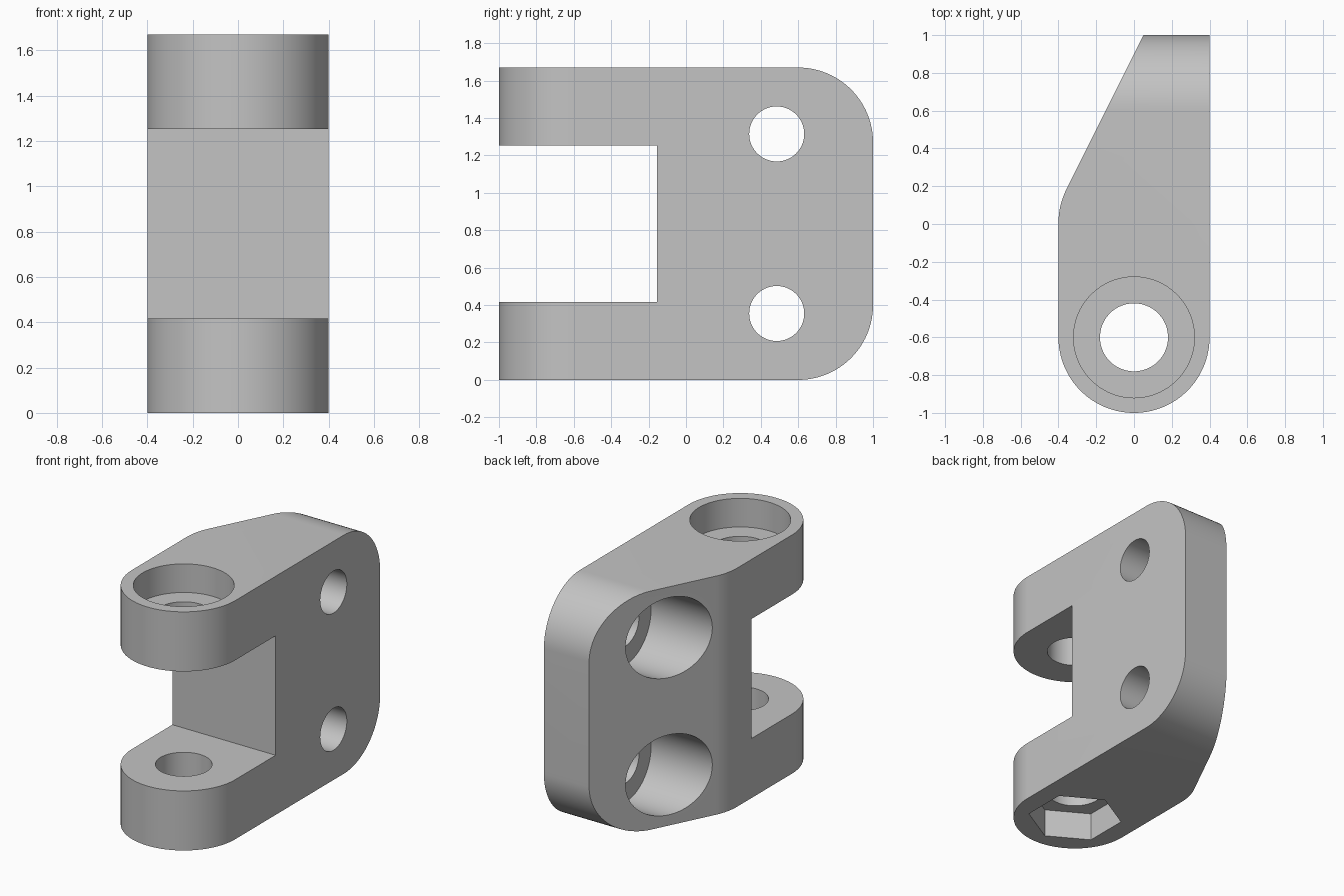
import bpy
import bmesh
from math import sin, cos, radians, atan
from mathutils import Matrix, Vector

cube = bpy.data.objects.get("Cube")
if cube:
    bpy.data.objects.remove(cube, do_unlink=True)

HEIGHT = 1.67
HALF_WIDTH = 0.4
SLOT_LOW, SLOT_HIGH, SLOT_BACK = 0.417, 1.253, -0.155
PIN_Y = -0.6

grey = bpy.data.materials.new("plain grey")
grey.use_nodes = True
grey.diffuse_color = (0.55, 0.55, 0.55, 1)
grey.node_tree.nodes["Principled BSDF"].inputs["Base Color"].default_value = (0.55, 0.55, 0.55, 1)


def arc(cx, cy, radius, start, end, steps):
    """Points on an arc, angles in degrees."""
    angles = [radians(start + (end - start) * i / steps) for i in range(steps + 1)]
    return [(cx + radius * cos(a), cy + radius * sin(a)) for a in angles]


def prism(name, outline, place, direction):
    """Extrude a closed outline; place maps each 2D point to 3D."""
    bm = bmesh.new()
    face = bm.faces.new([bm.verts.new(place(u, v)) for u, v in outline])
    result = bmesh.ops.extrude_face_region(bm, geom=[face])
    verts = [g for g in result["geom"] if isinstance(g, bmesh.types.BMVert)]
    bmesh.ops.translate(bm, verts=verts, vec=direction)
    bmesh.ops.recalc_face_normals(bm, faces=bm.faces)
    return finish(name, bm)


def cylinder(name, radius, start, end, sides=96, turn=0):
    """Cylinder or regular prism between two points."""
    start, end = Vector(start), Vector(end)
    axis = end - start
    matrix = (Matrix.Translation((start + end) / 2)
              @ axis.to_track_quat("Z", "Y").to_matrix().to_4x4()
              @ Matrix.Rotation(radians(turn), 4, "Z"))
    bm = bmesh.new()
    bmesh.ops.create_cone(bm, cap_ends=True, segments=sides, radius1=radius,
                          radius2=radius, depth=axis.length, matrix=matrix)
    return finish(name, bm)


def finish(name, bm):
    mesh = bpy.data.meshes.new(name)
    bm.to_mesh(mesh)
    bm.free()
    mesh.materials.append(grey)
    obj = bpy.data.objects.new(name, mesh)
    bpy.context.collection.objects.link(obj)
    return obj


def combine(target, tool, operation):
    """Apply a boolean and remove the tool."""
    tool.hide_render = True
    mod = target.modifiers.new(tool.name, "BOOLEAN")
    mod.operation = operation
    mod.solver = "EXACT"
    mod.object = tool
    bpy.context.view_layer.objects.active = target
    bpy.ops.object.modifier_apply(modifier=mod.name)
    bpy.data.objects.remove(tool, do_unlink=True)


# Plan outline: round nose, straight side, tapered side with a blend
taper = 180 - atan(0.5) * 180 / 3.14159265
plan = arc(0, PIN_Y, HALF_WIDTH, 180, 360, 64)
plan += [(HALF_WIDTH, 1), (0.05, 1)]
plan += arc(0, 0.005, HALF_WIDTH, taper, 180, 12)
bracket = prism("clevis_bracket", plan, lambda u, v: (u, v, 0), (0, 0, HEIGHT))

# Side outline: fork with a square slot and rounded back corners
side = [(-1.2, 0)]
side += arc(0.6, 0.4, 0.4, -90, 0, 24)
side += arc(0.6, HEIGHT - 0.4, 0.4, 0, 90, 24)
side += [(-1.2, HEIGHT), (-1.2, SLOT_HIGH), (SLOT_BACK, SLOT_HIGH),
         (SLOT_BACK, SLOT_LOW), (-1.2, SLOT_LOW)]
fork = prism("fork_outline", side, lambda u, v: (-1, u, v), (2, 0, 0))
combine(bracket, fork, "INTERSECT")

# Pin hole through both arms, round recess on top, hexagonal recess below
cutters = [
    cylinder("pin_hole", 0.18, (0, PIN_Y, -0.5), (0, PIN_Y, 2.5)),
    cylinder("head_recess", 0.32, (0, PIN_Y, HEIGHT - 0.2), (0, PIN_Y, 2.5)),
    cylinder("nut_recess", 0.305, (0, PIN_Y, -0.5), (0, PIN_Y, 0.195), 6, 90),
]
# The hexagon has corners on the y axis
hexagon = cutters[2].data
if max(v.co.y for v in hexagon.vertices) < PIN_Y + 0.29:
    hexagon.transform(Matrix.Translation((0, PIN_Y, 0)) @ Matrix.Rotation(radians(30), 4, "Z")
                      @ Matrix.Translation((0, -PIN_Y, 0)))

# Two mounting holes with wide counterbores from the tapered side
for label, z in (("lower", HEIGHT / 2 - 0.48), ("upper", HEIGHT / 2 + 0.48)):
    cutters.append(cylinder(label + "_bolt_hole", 0.147, (-1, 0.485, z), (1, 0.485, z)))
    cutters.append(cylinder(label + "_counterbore", 0.28, (-1, 0.485, z), (0.127, 0.485, z)))

for cutter in cutters:
    combine(bracket, cutter, "DIFFERENCE")

# Smooth curved walls, crisp edges
bpy.ops.object.select_all(action="DESELECT")
bracket.select_set(True)
bpy.context.view_layer.objects.active = bracket
bpy.ops.object.shade_smooth_by_angle(angle=radians(20))
